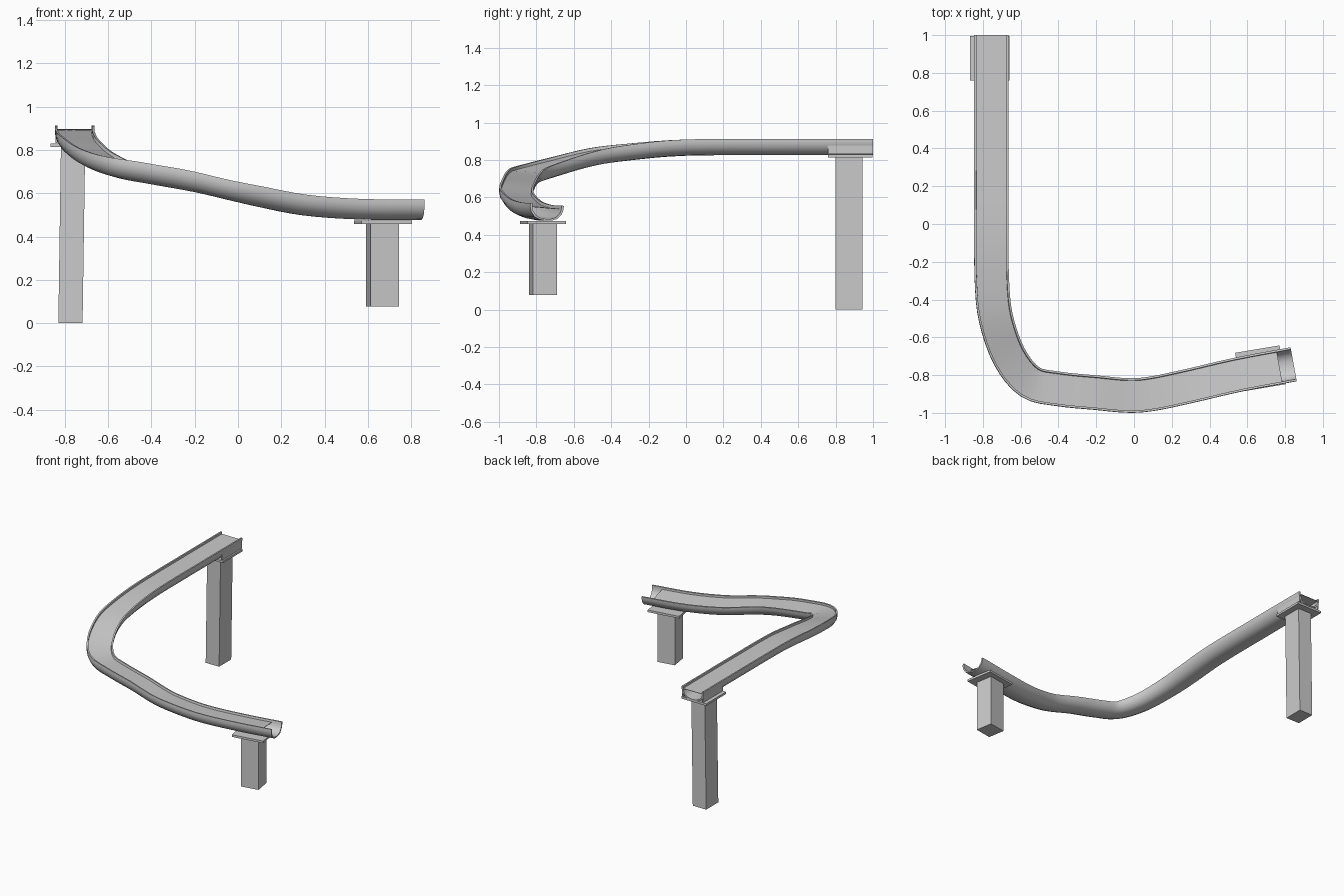
import bpy, bmesh, math
from mathutils import Vector, Matrix

if "Cube" in bpy.data.objects:
    bpy.data.objects.remove(bpy.data.objects["Cube"])

# Track centre line: x, y, rim height, roll in degrees (outer side up)
PATH = [(-.755, 1, .913, 0), (-.755, .5, .913, 0), (-.755, 0, .91, 0),
        (-.752, -.3, .885, 2), (-.73, -.5, .855, 5), (-.66, -.7, .80, 6),
        (-.55, -.835, .757, 6), (-.4, -.872, .728, 6), (-.2, -.892, .692, 6),
        (-.03, -.907, .652, 5), (.1, -.897, .623, 5), (.3, -.855, .585, 5),
        (.55, -.797, .566, 5), (.845, -.742, .563, 5)]
# Half of the shell section (across, below rim), outside then inside
OUTER = [(.091, 0), (.091, -.02), (.084, -.045), (.062, -.073), (.032, -.084), (0, -.087)]
INNER = [(0, -.078), (.03, -.075), (.055, -.064), (.073, -.042), (.079, -.018), (.08, 0)]
# Flat water sheet lying just below the rims
WATER = [(-.079, -.016), (.079, -.016), (.079, -.019), (-.079, -.019)]


def mirror_section(outer, inner):
    left_out = [(-u, v) for u, v in outer]
    left_in = [(-u, v) for u, v in inner]
    return left_out + outer[::-1][1:] + inner[::-1] [::-1][1:][::-1] + [inner[0]] + left_in[1:]


def smooth_path(pts, steps=4):
    pts = [Vector(p) for p in pts]
    ext = [2 * pts[0] - pts[1]] + pts + [2 * pts[-1] - pts[-2]]
    out = []
    for a, b, c, d in zip(ext, ext[1:], ext[2:], ext[3:]):
        for i in range(steps):
            t = i / steps
            out.append(.5 * (2 * b + (c - a) * t + (2 * a - 5 * b + 4 * c - d) * t * t
                             + (3 * b - a - 3 * c + d) * t ** 3))
    return out + [pts[-1]]


def finish(name, bm):
    bmesh.ops.recalc_face_normals(bm, faces=bm.faces)
    me = bpy.data.meshes.new(name)
    bm.to_mesh(me)
    bm.free()
    ob = bpy.data.objects.new(name, me)
    bpy.context.collection.objects.link(ob)
    return ob


def sweep(name, section, path):
    bm = bmesh.new()
    rings = []
    for i, p in enumerate(path):
        d = path[min(i + 1, len(path) - 1)] - path[max(i - 1, 0)]
        d = Vector((d.x, d.y, 0)).normalized()
        side = Vector((d.y, -d.x, 0))               # right of travel, outer side is right
        roll = Matrix.Rotation(math.radians(-p[3]), 3, d)
        across, up = roll @ side, roll @ Vector((0, 0, 1))
        if across.z * p[3] < 0:                     # keep the outer side raised
            across.z, up = -across.z, roll.transposed() @ Vector((0, 0, 1))
        base = Vector(p[:3])
        rings.append([bm.verts.new(base + across * u + up * v) for u, v in section])
    n = len(section)
    for r, s in zip(rings, rings[1:]):
        for k in range(n):
            bm.faces.new((r[k], r[(k + 1) % n], s[(k + 1) % n], s[k]))
    bm.faces.new(rings[0])
    bm.faces.new(rings[-1])
    ob = finish(name, bm)
    bpy.ops.object.select_all(action='DESELECT')
    ob.select_set(True)
    bpy.context.view_layer.objects.active = ob
    bpy.ops.object.shade_smooth_by_angle(angle=math.radians(35))
    return ob


def box(name, center, size, turn=0, lean=0):
    bm = bmesh.new()
    bmesh.ops.create_cube(bm, size=1)
    for v in bm.verts:
        lean_x = lean * v.co.z
        v.co = Vector((v.co.x * size[0] + lean_x, v.co.y * size[1], v.co.z * size[2]))
    ob = finish(name, bm)
    ob.location = center
    ob.rotation_euler.z = math.radians(turn)
    return ob


# Trough, and the water sheet that stops just short of the lower end
track = smooth_path(PATH)
# The right-hand side of travel is the inside of the bend, so sections are symmetric
sweep("slide_trough", mirror_section(OUTER, INNER), track)
sweep("water_sheet", WATER, track[:-1])

# Side skirts under the rim at the straight upper end
for tag, s in (("left", -1), ("right", 1)):
    box("upper_skirt_" + tag, (-.755 + s * .083, .88, .872), (.008, .24, .08))

# Upper support: plate and slightly leaning column
box("upper_support_plate", (-.763, .878, .822), (.208, .236, .016))
box("upper_support_column", (-.768, .872, .408), (.112, .145, .815), lean=.012)

# Lower support, turned to follow the track
box("lower_support_plate", (.67, -.765, .467), (.238, .208, .016), turn=9.5)
box("lower_support_column", (.668, -.765, .27), (.133, .13, .384), turn=9.5)
